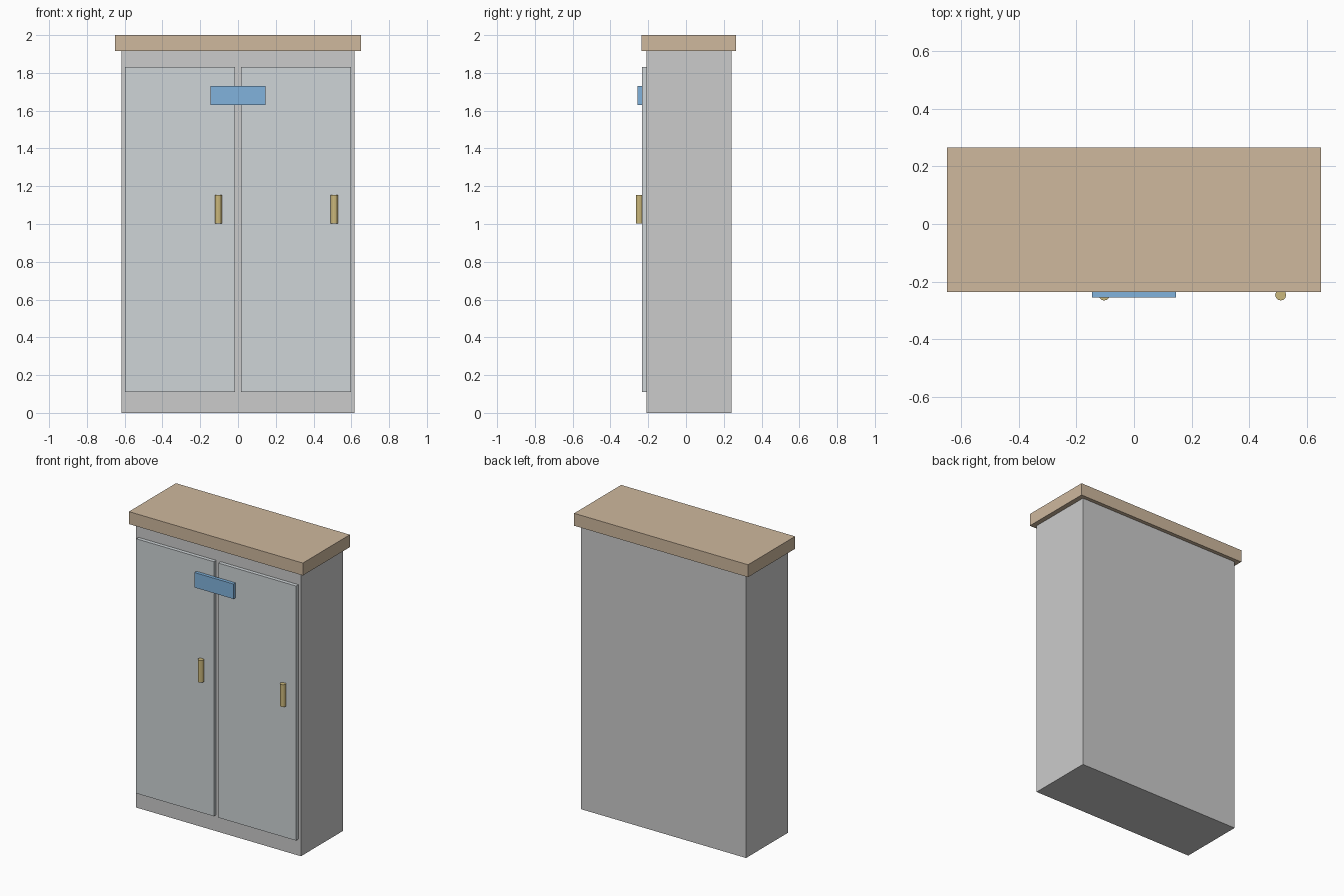
import bpy

if "Cube" in bpy.data.objects:
    bpy.data.objects.remove(bpy.data.objects["Cube"])


def material(name, rgb):
    mat = bpy.data.materials.new(name)
    mat.diffuse_color = (*rgb, 1.0)
    mat.use_nodes = True
    mat.node_tree.nodes["Principled BSDF"].inputs["Base Color"].default_value = mat.diffuse_color
    return mat


def box(name, x, y, z, mat=None):
    """Box from (min, max) ranges on each axis."""
    bpy.ops.mesh.primitive_cube_add(size=1, location=[sum(r) / 2 for r in (x, y, z)])
    obj = bpy.context.object
    obj.name = name
    obj.scale = [r[1] - r[0] for r in (x, y, z)]
    bpy.ops.object.transform_apply(location=False, rotation=False, scale=True)
    if mat:
        obj.data.materials.append(mat)
    return obj


wood = material("wood", (0.62, 0.48, 0.34))
door_grey = material("door_blue_grey", (0.62, 0.66, 0.68))
brass = material("brass", (0.60, 0.48, 0.20))
blue = material("plate_blue", (0.22, 0.45, 0.72))

# Carcass and overhanging top
box("cabinet_body", (-0.617, 0.617), (-0.209, 0.24), (0, 1.916))
box("cabinet_top", (-0.65, 0.65), (-0.236, 0.266), (1.916, 2.0), wood)

# Two identical doors, each with an upright handle on its right side
for side, cx in (("left", -0.307), ("right", 0.307)):
    box(f"{side}_door", (cx - 0.29, cx + 0.29), (-0.234, -0.209), (0.11, 1.83), door_grey)
    bpy.ops.mesh.primitive_cylinder_add(vertices=12, radius=0.019, depth=0.15,
                                        location=(cx + 0.203, -0.247, 1.078))
    handle = bpy.context.object
    handle.name = f"{side}_handle"
    handle.data.materials.append(brass)

# Plate bridging the doors
box("sign_plate", (-0.146, 0.146), (-0.256, -0.234), (1.63, 1.731), blue)
